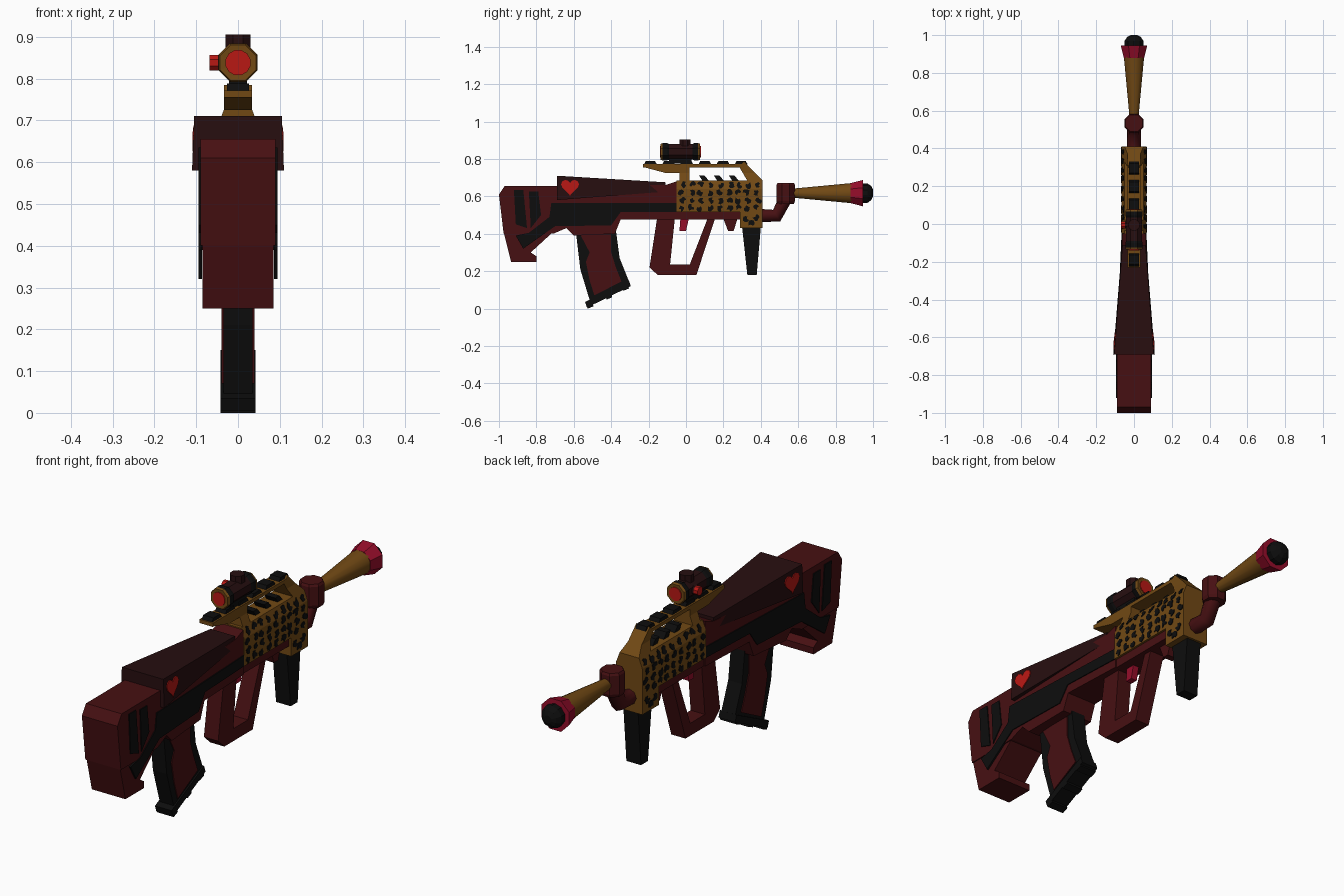
import bpy, bmesh, math, random
from mathutils import Vector, Matrix

old = bpy.data.objects.get("Cube")
if old:
    bpy.data.objects.remove(old, do_unlink=True)
random.seed(7)


def material(name, rgb):
    m = bpy.data.materials.new(name)
    m.use_nodes = True
    m.diffuse_color = (*rgb, 1)
    bsdf = m.node_tree.nodes["Principled BSDF"]
    bsdf.inputs["Base Color"].default_value = (*rgb, 1)
    bsdf.inputs["Roughness"].default_value = 0.8
    return m


MAROON = material("maroon", (.062, .005, .006))
DARK = material("dark maroon", (.020, .0045, .005))
BLACK = material("black", (.004, .004, .004))
GOLD = material("gold", (.165, .066, .007))
RED = material("red", (.48, .009, .007))
PINK = material("crimson", (.30, .004, .023))


def finish(bm, name, mats):
    bmesh.ops.recalc_face_normals(bm, faces=bm.faces)
    me = bpy.data.meshes.new(name)
    bm.to_mesh(me)
    bm.free()
    for m in mats:
        me.materials.append(m)
    ob = bpy.data.objects.new(name, me)
    bpy.context.scene.collection.objects.link(ob)
    return ob


def slab(bm, pts, near, far, cuts):
    """Side profile (y, z) spanned between two x functions."""
    part = bmesh.new()
    a = [part.verts.new((1, y, z)) for y, z in pts]
    b = [part.verts.new((-1, y, z)) for y, z in pts]
    part.faces.new(a)
    part.faces.new(b[::-1])
    for i in range(len(pts)):
        j = (i + 1) % len(pts)
        part.faces.new((a[j], a[i], b[i], b[j]))
    for axis, at in cuts:
        no = Vector((0, 1, 0)) if axis == "y" else Vector((0, 0, 1))
        bmesh.ops.bisect_plane(part, geom=part.verts[:] + part.edges[:] + part.faces[:],
                               plane_co=no * at, plane_no=no)
    bmesh.ops.recalc_face_normals(part, faces=part.faces)
    for v in part.verts:
        v.co.x = (far if v.co.x > 0 else near)(v.co.y, v.co.z)
    tmp = bpy.data.meshes.new("part")
    part.to_mesh(tmp)
    part.free()
    bm.from_mesh(tmp)
    bpy.data.meshes.remove(tmp)


def prism(name, shapes, width, mat, cuts=()):
    """Solid through the centre plane, symmetric in x."""
    w = width if callable(width) else (lambda y, z: width)
    bm = bmesh.new()
    for pts in shapes:
        slab(bm, pts, lambda y, z: -w(y, z), w, cuts)
    return finish(bm, name, [mat])


def plates(name, shapes, w, mat, cuts=(), lift=.004):
    """Thin painted plates on both sides."""
    bm = bmesh.new()
    for pts in shapes:
        for s in (1, -1):
            slab(bm, pts, lambda y, z: s * (w(y, z) - .004),
                 lambda y, z: s * (w(y, z) + lift), cuts)
    return finish(bm, name, [mat])


def rect(y0, y1, z0, z1):
    return [(y0, z0), (y1, z0), (y1, z1), (y0, z1)]


def lathe(name, profile, centre, axis, mats, sides=8, smooth=False):
    """Turned part; profile rows are (offset, radius, material slot)."""
    bm = bmesh.new()
    rings = []
    for t, r, _ in profile:
        angles = [2 * math.pi * (k + .5) / sides for k in range(sides)]
        rings.append([bm.verts.new((r * math.cos(q), r * math.sin(q), t)) for q in angles])
    for i in range(len(rings) - 1):
        for k in range(sides):
            n = (k + 1) % sides
            f = bm.faces.new((rings[i][k], rings[i][n], rings[i + 1][n], rings[i + 1][k]))
            f.material_index = profile[i][2]
    bm.faces.new(rings[0][::-1]).material_index = profile[0][2]
    bm.faces.new(rings[-1]).material_index = profile[-1][2]
    turn = Vector((0, 0, 1)).rotation_difference(Vector(axis)).to_matrix().to_4x4()
    bmesh.ops.transform(bm, matrix=Matrix.Translation(centre) @ turn, verts=bm.verts)
    ob = finish(bm, name, mats)
    if smooth:
        bpy.context.view_layer.objects.active = ob
        ob.select_set(True)
        bpy.ops.object.shade_smooth_by_angle(angle=math.radians(40))
        ob.select_set(False)
    return ob


# Half widths of the tapering parts
def w_stock(y, z):
    return .09 - .028 * min(1, max(0, (y + .69) / .64))


def w_cover(y, z):
    return .11 - .045 * (y + .69) / .58 - (z - .58) * .04


def w_body(y, z):
    return .066 - .032 * min(1, max(0, (z - .64) / .085))


TAPER = [("y", -.69)]
BODY = [("z", .64), ("z", .725)]

# Stock
prism("stock", [[(-1, .61), (-.97, .655), (-.69, .655), (-.11, .66), (-.05, .68), (-.05, .475),
                 (-.35, .475), (-.38, .4), (-.6, .39), (-.64, .43), (-.71, .4), (-.975, .4)]],
      w_stock, MAROON, TAPER)
prism("butt_foot", [[(-.975, .41), (-.935, .25), (-.8, .25), (-.8, .28), (-.83, .3),
                     (-.71, .41)]], .085, MAROON)
prism("cheek_cover", [[(-.69, .71), (-.11, .675), (-.11, .625), (-.69, .58)]], w_cover, DARK)
plates("stock_stripe", [[(-.91, .39), (-.84, .405), (-.73, .49), (-.72, .565), (-.37, .565), (-.05, .565),
                         (-.05, .515), (-.35, .515), (-.4, .445), (-.7, .44), (-.8, .37),
                         (-.87, .32)]], w_stock, BLACK, TAPER)
plates("stock_slots", [[(-.92, .635), (-.87, .635), (-.85, .43), (-.91, .45)],
                       [(-.84, .625), (-.79, .625), (-.775, .5), (-.83, .43)]], w_stock, BLACK)

# Hearts on the cover
heart = []
for k in range(20):
    q = 2 * math.pi * k / 20
    hy = 16 * math.sin(q) ** 3
    hz = 13 * math.cos(q) - 5 * math.cos(2 * q) - 2 * math.cos(3 * q) - math.cos(4 * q)
    heart.append((-.62 + .003 * hy, .652 + .003 * hz))
plates("heart", [heart], w_cover, RED)

# Receiver and carry handle
prism("receiver", [[(-.05, .515), (.29, .515), (.29, .43), (.41, .43), (.41, .685), (-.05, .685)]],
      w_body, GOLD, BODY)
prism("carry_handle", [rect(-.23, .315, .755, .772),
                       [(-.23, .757), (-.11, .725), (-.035, .725), (-.035, .68), (.02, .68),
                        (.02, .757)],
                       [(.31, .785), (.41, .685), (.33, .68), (.285, .757)]], w_body, GOLD, BODY)
prism("rail_teeth", [[(y - .035, .77), (y + .035, .77), (y + .025, .788), (y - .025, .788)]
                     for y in [-.19 + .097 * k for k in range(6)]], .026, BLACK)
prism("inner_teeth", [[(y, .71), (y + .03, .71), (y + .055, .68), (y + .02, .68)]
                      for y in (.07, .15, .23)], .028, BLACK)


# Leopard spots on a jittered grid
def spot(y, z):
    n, turn = 9, random.random() * 6
    pts = []
    for k in range(n):
        q = 2 * math.pi * k / n + turn
        r = random.uniform(.012, .021) * (.35 if k == 0 else 1)
        pts.append((y + r * math.cos(q), z + r * math.sin(q)))
    return pts


spots = []
for row in range(4):
    for col in range(9):
        spots.append(spot(-.022 + .05 * col + .008 * (row % 2) + random.uniform(-.008, .008),
                          .538 + .041 * row + random.uniform(-.005, .005)))
spots += [spot(.32, .48), spot(.375, .485), spot(.35, .455)]
plates("leopard_spots", spots, w_body, BLACK, [("z", .64)], .003)

# Lower rail, grip loop, trigger, foregrip
prism("lower_rail", [rect(-.06, .3, .475, .52)], .056, MAROON)
prism("grip_loop", [[(-.155, .48), (-.195, .22), (-.15, .178), (-.085, .235), (-.06, .48)],
                    [(-.15, .178), (.055, .178), (.02, .235), (-.085, .235)],
                    [(.055, .178), (.155, .48), (.115, .48), (.02, .235)]], .036, MAROON)
prism("trigger", [[(-.03, .48), (.015, .48), (0, .415), (-.035, .415)]], .015, PINK)
prism("sling_stud", [[(.2, .48), (.275, .48), (.255, .415), (.225, .415)]], .025, MAROON)
prism("foregrip", [[(.3, .435), (.4, .435), (.378, .18), (.328, .18)]], .037, BLACK)

# Magazine
prism("magazine", [[(-.59, .42), (-.375, .42), (-.355, .27), (-.305, .145), (-.515, .045),
                    (-.565, .21)]], .035, BLACK)
plates("magazine_panel", [[(-.565, .395), (-.4, .395), (-.4, .3), (-.375, .22), (-.345, .145),
                           (-.49, .07), (-.515, .15), (-.535, .25), (-.515, .3)]],
       lambda y, z: .035, MAROON)
prism("magazine_base", [[(-.54, .035), (-.305, .15), (-.295, .12), (-.53, .005)]]
      + [[(y - .015, z - .02), (y + .015, z - .008), (y + .01, z + .015), (y - .02, z + .004)]
         for y, z in ((-.51, .02), (-.41, .068), (-.32, .115))], .042, BLACK)

# Barrel elbow
curve = bpy.data.curves.new("barrel_elbow", "CURVE")
curve.dimensions = "3D"
curve.bevel_depth, curve.bevel_resolution, curve.use_fill_caps = .036, 2, True
line = curve.splines.new("POLY")
path = [(0, .39, .497), (0, .485, .497), (0, .53, .585)]
line.points.add(len(path) - 1)
for p, co in zip(line.points, path):
    p.co = (*co, 1)
curve.materials.append(MAROON)
bpy.context.scene.collection.objects.link(bpy.data.objects.new("barrel_elbow", curve))
lathe("barrel_socket", [(.56, .048, 0), (.575, .054, 0), (.66, .054, 0), (.67, .048, 0)],
      (0, .533, 0), (0, 0, 1), [MAROON])

# Horn barrel
lathe("horn", [(.56, .024, 0), (.89, .056, 0)], (0, 0, .617), (0, 1, 0), [GOLD], 12, True)
lathe("horn_flare", [(.88, .058, 0), (.945, .076, 0), (.946, .05, 0)],
      (0, 0, .617), (0, 1, 0), [PINK])
lathe("horn_plug", [(.93, .052, 0), (.97, .052, 0), (.99, .038, 0), (1, .018, 0)],
      (0, 0, .617), (0, 1, 0), [BLACK], 10)

# Scope
lathe("scope_tube", [(-.135, .034, 1), (-.136, .046, 1), (-.125, .05, 0), (-.1, .05, 0),
                     (-.09, .045, 2), (.035, .045, 0), (.045, .05, 0), (.065, .05, 1),
                     (.076, .046, 1), (.075, .034, 1)],
      (0, 0, .838), (0, 1, 0), [BLACK, GOLD, DARK])
lathe("scope_lenses", [(-.139, .031, 0), (.079, .031, 0)], (0, 0, .838), (0, 1, 0), [RED], 12)
prism("scope_mount", [rect(-.09, .03, .775, .81)], .022, BLACK)
lathe("top_turret", [(.87, .032, 0), (.905, .032, 0)], (0, -.005, 0), (0, 0, 1), [DARK])
lathe("side_turret", [(-.035, .024, 1), (-.048, .02, 0), (-.068, .02, 0)],
      (0, -.005, .838), (1, 0, 0), [RED, DARK])
